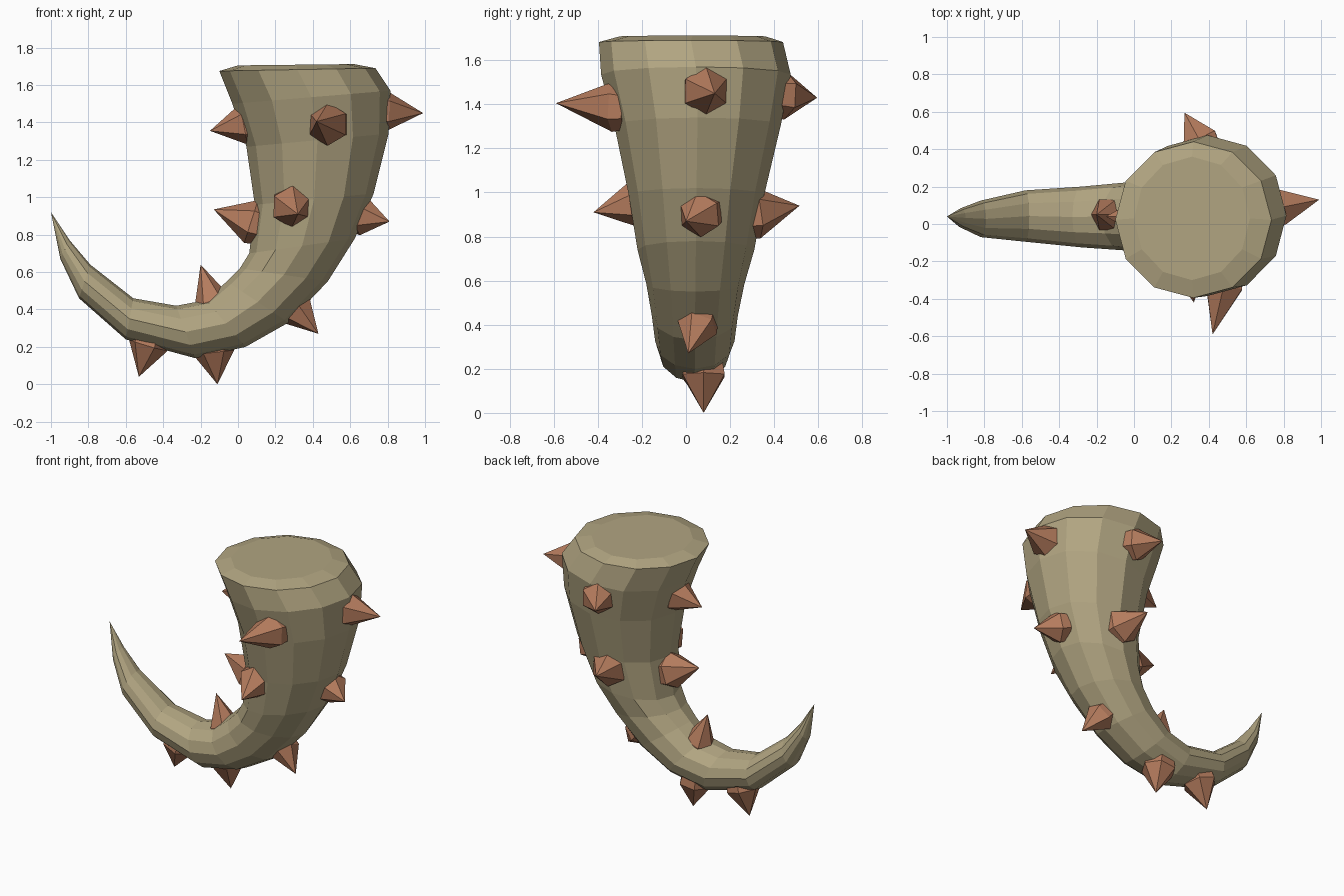
import bpy, bmesh, math
from mathutils import Vector

if "Cube" in bpy.data.objects:
    bpy.data.objects.remove(bpy.data.objects["Cube"])

def material(name, rgb):
    m = bpy.data.materials.new(name)
    m.diffuse_color = (*rgb, 1)
    m.use_nodes = True
    m.node_tree.nodes["Principled BSDF"].inputs["Base Color"].default_value = m.diffuse_color
    return m

HORN = material("tan horn", (0.44, 0.375, 0.22))
SPIKE = material("red brown spike", (0.46, 0.20, 0.11))

def finish(bm, name, mat):
    bmesh.ops.recalc_face_normals(bm, faces=bm.faces)
    me = bpy.data.meshes.new(name)
    bm.to_mesh(me)
    bm.free()
    me.materials.append(mat)
    ob = bpy.data.objects.new(name, me)
    bpy.context.collection.objects.link(ob)
    return ob

# Curved horn: each ring is (outer x, outer z, inner x, inner z, y min, y max)
RINGS = [
    (0.62, 1.712, 0.00, 1.705, -0.30, 0.36),
    (0.735, 1.69, -0.10, 1.675, -0.395, 0.44),
    (0.815, 1.57, -0.03, 1.50, -0.385, 0.475),
    (0.805, 1.34, 0.045, 1.27, -0.325, 0.43),
    (0.725, 1.02, 0.09, 0.96, -0.26, 0.355),
    (0.625, 0.78, 0.06, 0.70, -0.22, 0.31),
    (0.48, 0.55, 0.01, 0.62, -0.18, 0.265),
    (0.27, 0.33, -0.06, 0.55, -0.155, 0.235),
    (0.04, 0.20, -0.17, 0.45, -0.14, 0.22),
    (-0.23, 0.14, -0.33, 0.42, -0.125, 0.20),
    (-0.60, 0.24, -0.56, 0.46, -0.095, 0.18),
    (-0.85, 0.46, -0.79, 0.64, -0.07, 0.125),
    (-0.95, 0.67, -0.90, 0.77, -0.02, 0.085),
]
SIDES = 12
bm = bmesh.new()
loops = []
for ox, oz, ix, iz, y0, y1 in RINGS:
    outer, inner = Vector((ox, 0, oz)), Vector((ix, 0, iz))
    centre = (outer + inner) / 2 + Vector((0, (y0 + y1) / 2, 0))
    across, side = (outer - inner) / 2, Vector((0, (y1 - y0) / 2, 0))
    loops.append([bm.verts.new(centre + across * math.cos(a) + side * math.sin(a))
                  for a in (2 * math.pi * i / SIDES for i in range(SIDES))])
for a, b in zip(loops, loops[1:]):
    for i in range(SIDES):
        j = (i + 1) % SIDES
        bm.faces.new((a[i], a[j], b[j], b[i]))
bm.faces.new(loops[0])
tip = bm.verts.new((-1.0, 0.04, 0.92))
for i in range(SIDES):
    bm.faces.new((loops[-1][i], loops[-1][(i + 1) % SIDES], tip))
finish(bm, "horn", HORN)

# Spikes: base centre on the horn surface, tip, base radius
SPIKES = [
    ((0.79, 0.09, 1.46), (0.99, 0.13, 1.45), 0.11),
    ((0.03, 0.04, 1.39), (-0.15, 0.04, 1.355), 0.11),
    ((0.48, -0.33, 1.39), (0.42, -0.59, 1.405), 0.115),
    ((0.35, 0.45, 1.44), (0.27, 0.595, 1.43), 0.11),
    ((0.29, -0.22, 0.95), (0.32, -0.42, 0.91), 0.115),
    ((0.36, 0.32, 0.91), (0.32, 0.515, 0.94), 0.12),
    ((0.67, 0.06, 0.90), (0.81, 0.0, 0.87), 0.105),
    ((0.07, 0.04, 0.87), (-0.13, 0.04, 0.935), 0.12),
    ((-0.14, 0.05, 0.45), (-0.20, 0.05, 0.64), 0.095),
    ((0.32, 0.05, 0.39), (0.43, 0.01, 0.27), 0.095),
    ((-0.13, 0.08, 0.17), (-0.11, 0.08, 0.0), 0.11),
    ((-0.48, 0.06, 0.21), (-0.53, 0.07, 0.04), 0.11),
]
for k, (base, top, r) in enumerate(SPIKES):
    base, top = Vector(base), Vector(top)
    axis = (top - base).normalized()
    rot = axis.to_track_quat('Z', 'Y')
    bm = bmesh.new()
    point = bm.verts.new(top)
    ring, root = [], []
    for i in range(6):
        a = 2 * math.pi * (i + 0.5) / 6
        p = base + rot @ Vector((r * math.cos(a), r * math.sin(a), 0))
        ring.append(bm.verts.new(p))
        # tapered root buried in the horn
        root.append(bm.verts.new(base + (p - base) * 0.9 - axis * 0.06))
    for i in range(6):
        j = (i + 1) % 6
        bm.faces.new((ring[i], ring[j], point))
        bm.faces.new((root[i], root[j], ring[j], ring[i]))
    bm.faces.new(root)
    finish(bm, f"spike_{k + 1}", SPIKE)
